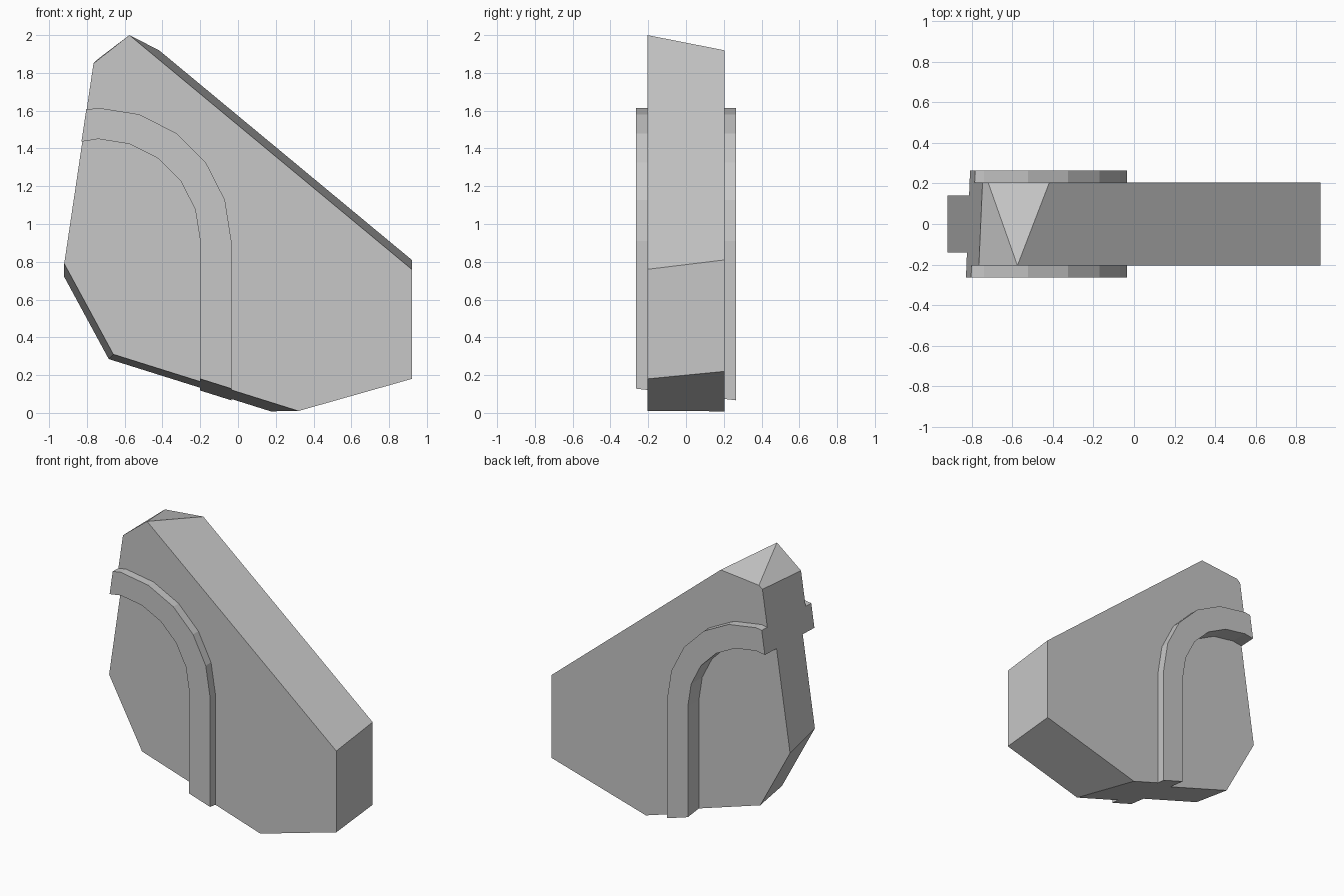
import bpy, bmesh, math
from mathutils import Vector

cube = bpy.data.objects.get("Cube")
if cube:
    bpy.data.objects.remove(cube, do_unlink=True)

grey = bpy.data.materials.new("plain grey")
grey.use_nodes = True
COLOUR = (0.57, 0.57, 0.57, 1)
grey.diffuse_color = COLOUR
grey.node_tree.nodes["Principled BSDF"].inputs["Base Color"].default_value = COLOUR

# Depths of the recessed panel, the main face and the raised arch trim
PANEL, FACE, TRIM = 0.14, 0.205, 0.265
CENTRE = Vector((0.3, 0, 0.7))


def prism(name, profile, y0, y1):
    """Extrude an x-z profile from y0 to y1."""
    bm = bmesh.new()
    face = bm.faces.new([bm.verts.new((x, y0, z)) for x, z in profile])
    made = bmesh.ops.extrude_face_region(bm, geom=[face])["geom"]
    verts = [g for g in made if isinstance(g, bmesh.types.BMVert)]
    bmesh.ops.translate(bm, verts=verts, vec=(0, y1 - y0, 0))
    bmesh.ops.recalc_face_normals(bm, faces=bm.faces)
    mesh = bpy.data.meshes.new(name)
    bm.to_mesh(mesh)
    bm.free()
    obj = bpy.data.objects.new(name, mesh)
    bpy.context.collection.objects.link(obj)
    mesh.materials.append(grey)
    return obj


def slice_off(bm, a, b, c):
    """Cut away everything beyond the plane through three points."""
    a, b, c = Vector(a), Vector(b), Vector(c)
    normal = (b - a).cross(c - a).normalized()
    if normal.dot(CENTRE - a) > 0:
        normal.negate()
    geom = bm.verts[:] + bm.edges[:] + bm.faces[:]
    cut = bmesh.ops.bisect_plane(bm, geom=geom, plane_co=a, plane_no=normal,
                                 clear_outer=True)["geom_cut"]
    edges = [g for g in cut if isinstance(g, bmesh.types.BMEdge)]
    bmesh.ops.holes_fill(bm, edges=edges, sides=0)


# Slab trimmed to its slanted sides
slab = prism("arched_slab", [(-2, -1), (0.92, -1), (0.92, 3), (-2, 3)], -TRIM, TRIM)
apex = (-0.575, -FACE, 2.0)
sides = [
    ((-0.92, -PANEL, 0.79), (-0.92, PANEL, 0.72), (-0.765, -FACE, 1.85)),   # left
    ((-0.92, -PANEL, 0.79), (-0.92, PANEL, 0.72), (-0.66, -PANEL, 0.31)),   # lower left
    ((-0.66, -PANEL, 0.31), (0.19, FACE, 0.003), (0.32, -FACE, 0.01)),      # bottom
    ((0.92, -FACE, 0.18), (0.92, FACE, 0.22), (0.32, -FACE, 0.01)),         # lower right
    ((0.92, -FACE, 0.76), (0.92, FACE, 0.81), apex),                        # long slope
    ((-0.765, -FACE, 1.85), (-0.745, FACE, 1.87), apex),                    # left top facet
    ((-0.72, FACE, 1.89), (-0.41, FACE, 1.92), apex),                       # rear top facet
]
bm = bmesh.new()
bm.from_mesh(slab.data)
for points in sides:
    slice_off(bm, *points)
bmesh.ops.recalc_face_normals(bm, faces=bm.faces)
bm.to_mesh(slab.data)
bm.free()


def arch(radius):
    """Vertical leg and faceted quarter arch, running upward then left."""
    curve = [(-0.74 + radius * math.cos(math.radians(t)),
              0.91 + radius * math.sin(math.radians(t))) for t in range(0, 109, 18)]
    return [(curve[0][0], -1)] + curve


# Carve the panel inside the arch and the face outside it, leaving the trim
inner = arch(0.54) + [(-3, 1.0), (-3, -1)]
outer = arch(0.705) + [(-3, 1.5), (-3, 3), (3, 3), (3, -1)]
for side in (-1, 1):
    for name, profile, depth in (("panel_cutter", inner, PANEL),
                                 ("face_cutter", outer, FACE)):
        cutter = prism(name, profile, side * depth, side)
        cutter.hide_render = True
        mod = slab.modifiers.new(name, "BOOLEAN")
        mod.operation = "DIFFERENCE"
        mod.solver = "EXACT"
        mod.object = cutter
        bpy.context.view_layer.objects.active = slab
        bpy.ops.object.modifier_apply(modifier=mod.name)
        bpy.data.objects.remove(cutter, do_unlink=True)
